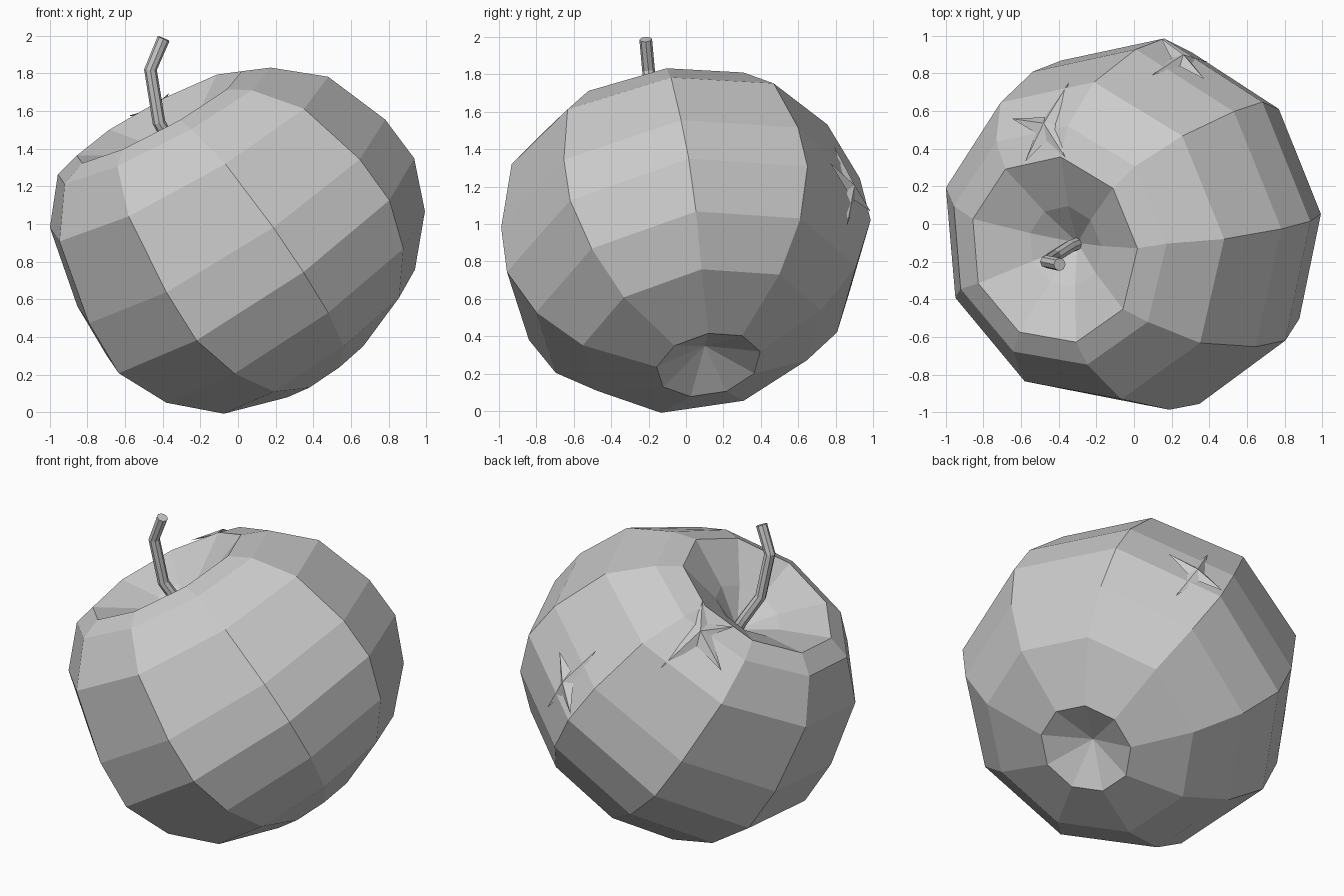
import bpy, bmesh
from math import sin, cos, radians, pi
from mathutils import Vector
from mathutils.bvhtree import BVHTree

cube = bpy.data.objects.get("Cube")
if cube:
    bpy.data.objects.remove(cube, do_unlink=True)

SIDES = 9
LEAN = radians(17)      # heading of the raised side
PHASE = radians(-14)    # turn of the first rib

grey = bpy.data.materials.new("soft_grey")
grey.use_nodes = True
grey.diffuse_color = (0.6, 0.6, 0.6, 1)
grey.node_tree.nodes["Principled BSDF"].inputs["Base Color"].default_value = (0.6, 0.6, 0.6, 1)


def finish(name, bm):
    mesh = bpy.data.meshes.new(name)
    bm.to_mesh(mesh)
    bm.free()
    mesh.materials.append(grey)
    obj = bpy.data.objects.new(name, mesh)
    bpy.context.collection.objects.link(obj)


def ring(bm, centre, radius, u, v, sides, phase=0.0):
    angles = [phase + 2 * pi * i / sides for i in range(sides)]
    return [bm.verts.new(Vector(centre) + radius * (cos(a) * u + sin(a) * v)) for a in angles]


def bridge(bm, a, b):
    for i in range(len(a)):
        j = (i + 1) % len(a)
        bm.faces.new((a[i], a[j], b[j], b[i]))


def fan(bm, loop, centre):
    tip = bm.verts.new(centre)
    for i in range(len(loop)):
        bm.faces.new((loop[i], loop[(i + 1) % len(loop)], tip))


# Fruit body: leaning rings (x, y, z, radius, tilt) from stem dent to base dent
rings = [
    (-0.365, -0.12, 1.455, 0.22, 30),
    (-0.425, -0.137, 1.57, 0.505, 29.5),
    (-0.40, -0.115, 1.525, 0.65, 29),
    (-0.27, -0.09, 1.35, 0.865, 31),
    (-0.045, -0.03, 1.02, 0.985, 34),
    (0.11, 0.015, 0.785, 1.0, 35.5),
    (0.27, 0.055, 0.565, 0.88, 36),
    (0.405, 0.085, 0.38, 0.655, 36.5),
    (0.47, 0.12, 0.25, 0.285, 37),
]
bm = bmesh.new()
side = Vector((-sin(LEAN), cos(LEAN), 0))
loops = []
for x, y, z, r, tilt in rings:
    t = radians(tilt)
    up = Vector((cos(LEAN) * cos(t), sin(LEAN) * cos(t), sin(t)))
    loops.append(ring(bm, (x, y, z), r, up, side, SIDES, PHASE))
for a, b in zip(loops, loops[1:]):
    bridge(bm, a, b)
fan(bm, loops[0], (-0.30, -0.10, 1.32))
fan(bm, loops[-1], (0.40, 0.10, 0.35))
bmesh.ops.recalc_face_normals(bm, faces=bm.faces)
surface = BVHTree.FromBMesh(bm)
finish("fruit_body", bm)

# Stem: bent tube with a flat cut end
path = [Vector(p) for p in ((-0.29, -0.10, 1.31), (-0.34, -0.12, 1.40), (-0.42, -0.17, 1.54),
                            (-0.465, -0.2, 1.82), (-0.395, -0.215, 1.985))]
bm = bmesh.new()
loops = []
for i, p in enumerate(path):
    along = (path[min(i + 1, len(path) - 1)] - path[max(i - 1, 0)]).normalized()
    u = along.cross(Vector((0, 1, 0))).normalized()
    loops.append(ring(bm, p, 0.034, u, along.cross(u), 8))
for a, b in zip(loops, loops[1:]):
    bridge(bm, a, b)
bm.faces.new(loops[0])
bm.faces.new(loops[-1])
bmesh.ops.recalc_face_normals(bm, faces=bm.faces)
finish("stem", bm)


# Folded four pointed stars, projected onto the skin along one direction
def star(name, centre, right, up, tips):
    centre, right, up = Vector(centre), Vector(right), Vector(up)
    out = right.cross(up)

    def on_skin(a, b, lift):
        hit, normal, _, _ = surface.ray_cast(centre + a * right + b * up + out * 2, -out)
        return hit + normal * lift

    bm = bmesh.new()
    loop = []
    for i, (a, b) in enumerate(tips):
        c, d = tips[(i + 1) % len(tips)]
        loop.append(bm.verts.new(on_skin(a, b, 0.015)))
        loop.append(bm.verts.new(on_skin(0.2 * (a + c), 0.2 * (b + d), 0.005)))
    fan(bm, loop, on_skin(0, 0, 0.04))
    finish(name, bm)


star("upper_skin_star", (-0.46, 0.51, 1.5), (1, 0, 0), (0, 1, 0),
     [(0.12, 0.23), (-0.18, 0.04), (-0.11, -0.18), (0.10, -0.16)])
star("rear_skin_star", (0.25, 0.88, 1.19), (-1, 0, 0), (0, 0, 1),
     [(0.16, 0.22), (-0.12, 0.13), (-0.14, -0.20), (0.11, -0.13)])
